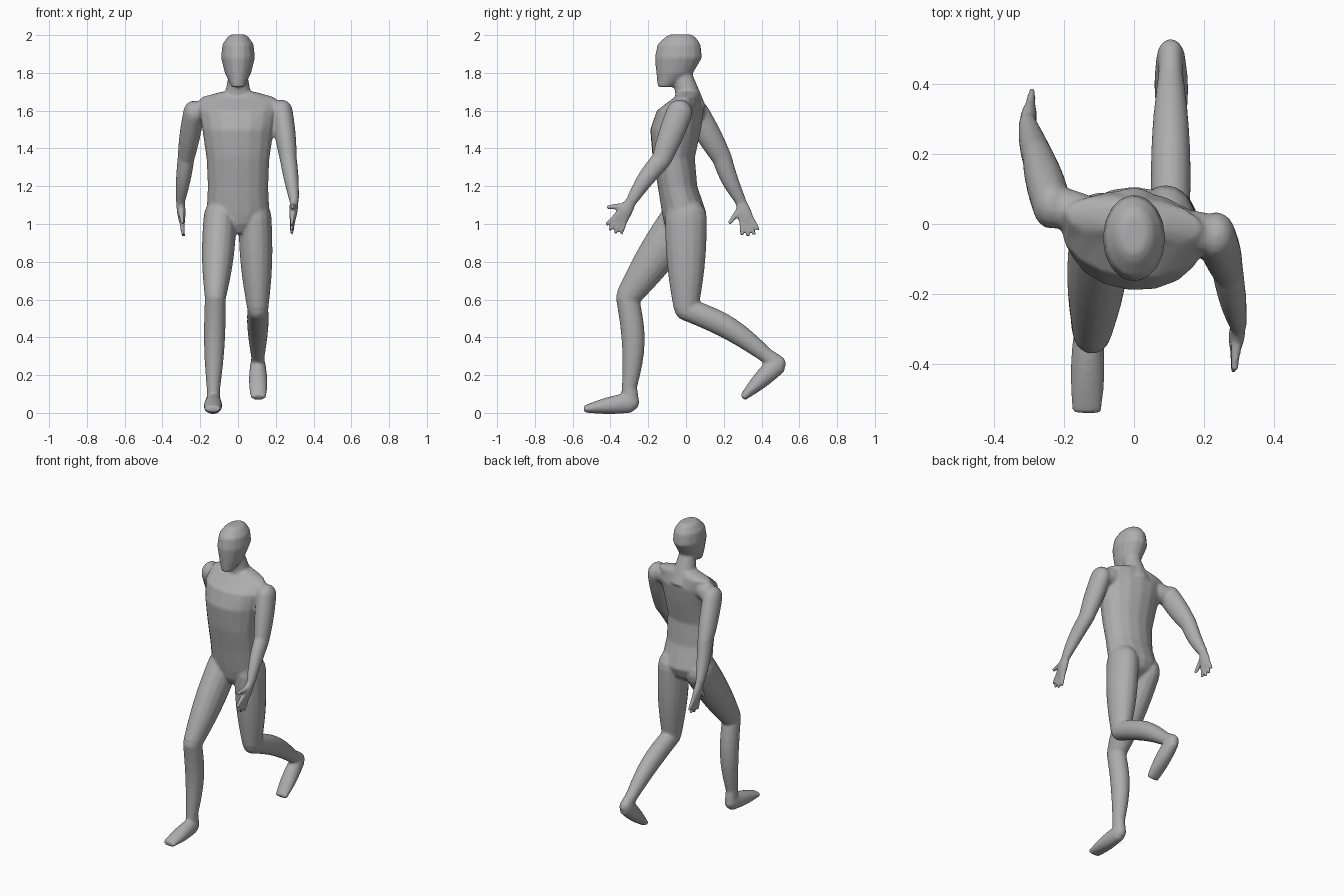
import bpy, bmesh, math
from mathutils import Vector, Matrix

cube = bpy.data.objects.get("Cube")
if cube:
    bpy.data.objects.remove(cube, do_unlink=True)

SIDES = 16
STEPS = 8
bm = bmesh.new()


def loft(rings):
    """Skin a closed tube through rings of (centre, axis u, axis v)."""
    loops = []
    for centre, u, v in rings:
        angles = [math.tau * i / SIDES for i in range(SIDES)]
        loops.append([bm.verts.new(centre + u * math.cos(a) + v * math.sin(a)) for a in angles])
    for lower, upper in zip(loops, loops[1:]):
        for i in range(SIDES):
            j = (i + 1) % SIDES
            bm.faces.new((lower[i], lower[j], upper[j], upper[i]))
    bm.faces.new(reversed(loops[0]))
    bm.faces.new(loops[-1])


def stack(rows, twist):
    """Level rings of height, y, half width, half depth, turning towards the top."""
    rings = []
    bottom, top = rows[0][0], rows[-1][0]
    for height, y, width, depth in rows:
        turn = Matrix.Rotation(math.radians(twist) * (height - bottom) / (top - bottom), 3, 'Z')
        rings.append((Vector((0, y, height)),
                      turn @ Vector((width, 0, 0)),
                      turn @ Vector((0, depth, 0))))
    loft(rings)


def ball(centre, *radii):
    place = Matrix.Translation(centre) @ Matrix.Diagonal((*radii, 1))
    bmesh.ops.create_uvsphere(bm, u_segments=SIDES, v_segments=STEPS, radius=1, matrix=place)


def segment(start, end, size_start, size_end, bulge=0, bow=0):
    """Tapered tube with a muscle bulge, bowed towards its back."""
    start, end = Vector(start), Vector(end)
    along = (end - start).normalized()
    side = Vector((1, 0, 0))
    side = (side - along * side.dot(along)).normalized()
    front = along.cross(side)
    size_start, size_end = Vector(size_start), Vector(size_end)
    rings = []
    for i in range(STEPS + 1):
        t = i / STEPS
        swell = math.sin(math.pi * t)
        width, depth = size_start.lerp(size_end, t)
        centre = start.lerp(end, t) - front * bow * swell
        rings.append((centre, side * (width + bulge * swell), front * (depth + bulge * swell)))
    loft(rings)


def hand(side, wrist, swing):
    """Flat palm, four fanned fingers and a thumb; swing is degrees forward."""
    def reach(angle, length):
        a = math.radians(swing + angle)
        return wrist + length * Vector((-side * 0.08, -math.sin(a), -math.cos(a)))

    palm_end = reach(0, 0.11)
    segment(wrist, palm_end, (.022, .028), (.016, .042), bulge=.004)
    for i in range(4):
        angle = 10 * i - 15
        length = 0.2 - 0.006 * abs(angle) / 5
        segment(reach(angle, 0.09), reach(angle, length), (.016, .014), (.01, .01))
    segment(reach(20, 0.04), reach(45, 0.135), (.018, .02), (.01, .011))


def arm(side, shoulder, elbow, wrist, swing):
    shoulder, elbow, wrist = Vector(shoulder), Vector(elbow), Vector(wrist)
    chest = Vector((side * 0.15, shoulder.y / 2, shoulder.z + 0.02))
    segment(chest, shoulder, (.06, .06), (.06, .06))
    ball(shoulder, .056, .07, .068)
    segment(shoulder, elbow, (.056, .07), (.045, .053), bulge=.005)
    ball(elbow, .044, .052, .052)
    segment(elbow, wrist, (.045, .053), (.025, .03), bulge=.004, bow=-.008)
    hand(side, wrist, swing)


def leg(hip, knee, ankle, heel, toe):
    ball(hip, .088, .112, .11)
    segment(hip, knee, (.088, .112), (.056, .066), bulge=.012)
    ball(knee, .055, .062, .06)
    segment(knee, ankle, (.055, .062), (.036, .04), bulge=.01, bow=.026)
    segment(ankle, heel, (.036, .042), (.036, .045))
    ball(heel, .038, .045, .045)
    segment(heel, toe, (.04, .055), (.042, .018), bulge=.008)


# Torso, from crotch to collar
stack([(.95, -.035, .04, .05), (1, -.015, .12, .1), (1.06, -.01, .168, .118),
       (1.2, -.045, .16, .105), (1.35, -.065, .168, .112), (1.5, -.055, .19, .135),
       (1.6, -.03, .21, .125), (1.67, .01, .2, .07), (1.7, .015, .09, .055)], twist=-7)

# Neck
segment((0, .03, 1.6), (0, -.025, 1.82), (.085, .08), (.045, .045))

# Head, from chin to crown
stack([(1.725, -.11, .035, .04), (1.8, -.06, .07, .098), (1.88, -.04, .09, .125),
       (1.95, -.037, .083, .115), (1.99, -.03, .056, .08), (2.004, -.03, .035, .055)], twist=0)

# Left arm swings forward, right arm back
arm(1, (.235, -.035, 1.59), (.267, -.13, 1.34), (.298, -.29, 1.12), swing=32)
arm(-1, (-.235, .055, 1.585), (-.275, .19, 1.35), (-.305, .29, 1.12), swing=-17)

# Right leg is planted in front, left leg lifts behind
leg((-.095, -.02, 1.03), (-.12, -.31, .61), (-.13, -.3, .13),
    heel=(-.13, -.292, .055), toe=(-.135, -.54, .02))
leg((.09, 0, 1.03), (.105, 0, .55), (.105, .43, .3),
    heel=(.105, .485, .26), toe=(.108, .3, .08))

bmesh.ops.recalc_face_normals(bm, faces=bm.faces)
mesh = bpy.data.meshes.new("body")
bm.to_mesh(mesh)
bm.free()
body = bpy.data.objects.new("body", mesh)
bpy.context.collection.objects.link(body)

# Plain grey skin
skin = bpy.data.materials.new("grey skin")
skin.use_nodes = True
colour = (.42, .42, .42, 1)
skin.diffuse_color = colour
skin.node_tree.nodes["Principled BSDF"].inputs["Base Color"].default_value = colour
mesh.materials.append(skin)

# Fuse the parts into one skin and soften the joins
remesh = body.modifiers.new("fuse", 'REMESH')
remesh.mode = 'VOXEL'
remesh.voxel_size = 0.008
remesh.use_smooth_shade = True
soften = body.modifiers.new("soften", 'SMOOTH')
soften.factor = 0.5
soften.iterations = 7
